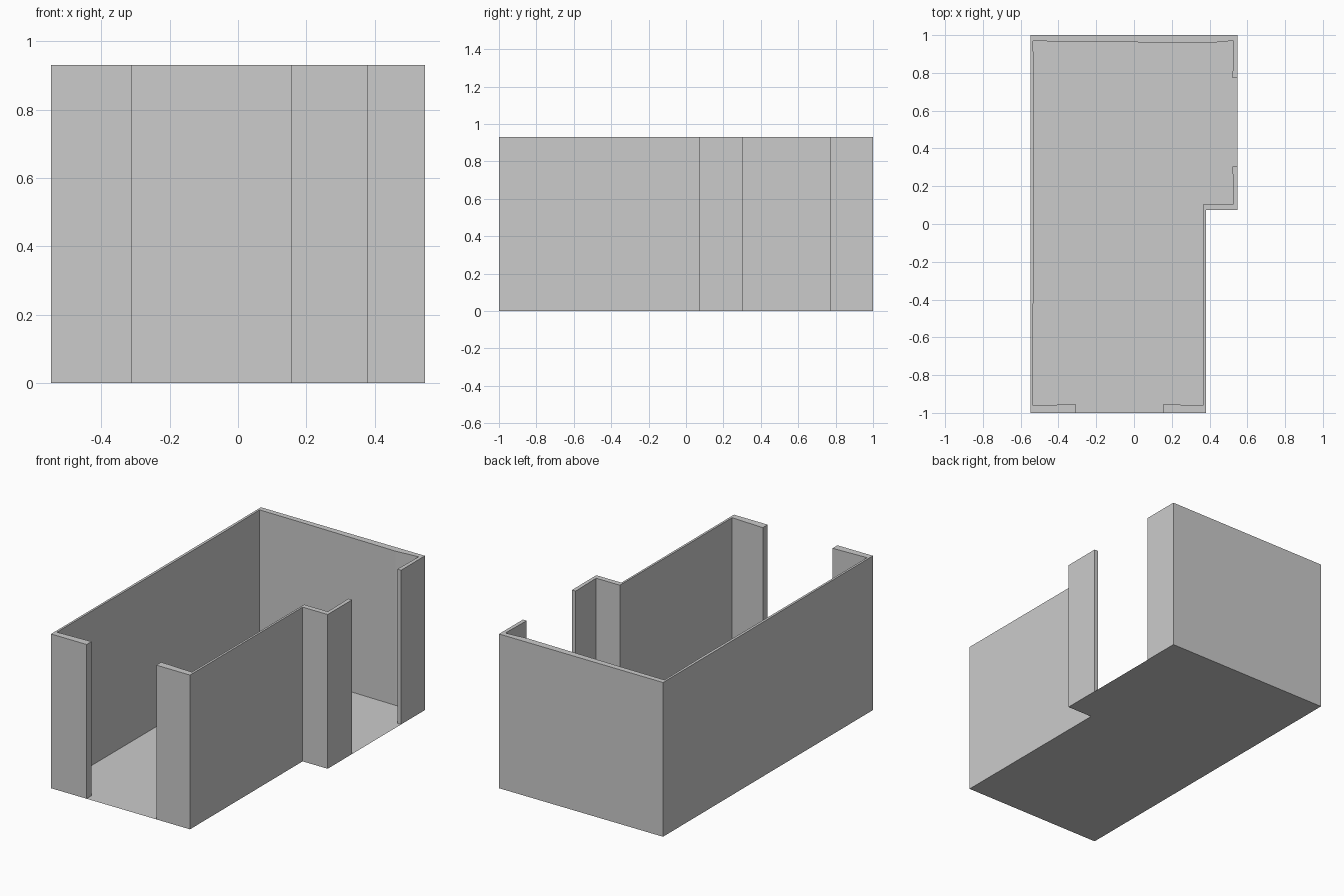
import bpy, bmesh

if "Cube" in bpy.data.objects:
    bpy.data.objects.remove(bpy.data.objects["Cube"])

W, D, H = 0.547, 1.0, 0.93      # half width, half depth, wall height
NX, NY = 0.38, 0.073            # corner of the recessed side


def footprint(name, points, height=0.0):
    """Flat outline, or an outline raised into a wall resting on the floor."""
    bm = bmesh.new()
    base = bm.faces.new([bm.verts.new((x, y, 0)) for x, y in points])
    base.normal_update()
    if base.normal.z < 0:
        base.normal_flip()
    if height:
        ext = bmesh.ops.extrude_face_region(bm, geom=[base], use_keep_orig=True)
        top = [v for v in ext["geom"] if isinstance(v, bmesh.types.BMVert)]
        bmesh.ops.translate(bm, vec=(0, 0, height), verts=top)
        bmesh.ops.recalc_face_normals(bm, faces=bm.faces)
        # The floor already closes the underside
        under = [f for f in bm.faces if all(abs(v.co.z) < 1e-6 for v in f.verts)]
        bmesh.ops.delete(bm, geom=under, context='FACES_ONLY')
    mesh = bpy.data.meshes.new(name)
    bm.to_mesh(mesh)
    bm.free()
    obj = bpy.data.objects.new(name, mesh)
    bpy.context.collection.objects.link(obj)
    return obj


# Floor: thin sheet under the whole L-shaped room
floor = footprint("floor", [(-W, -D), (NX, -D), (NX, NY), (W, NY), (W, D), (-W, D)])
# Seen from below, so it faces down
floor.data.flip_normals()

# Long wall: right door jamb, back, left side, front door jamb
footprint("back_and_left_wall", [
    (W, 0.772), (W, D), (-W, D), (-W, -D), (-0.31, -D),
    (-0.31, -0.953), (-0.534, -0.962), (-0.534, -0.61), (-0.53, 0.62),
    (-0.534, 0.968), (-0.24, 0.966), (0.38, 0.957), (0.526, 0.97), (0.522, 0.772),
], H)

# Short wall: front door jamb, right side, recess, right door jamb
footprint("right_wall", [
    (0.155, -D), (NX, -D), (NX, NY), (W, NY), (W, 0.305),
    (0.522, 0.305), (0.526, 0.105), (0.368, 0.105), (0.366, -0.962), (0.155, -0.953),
], H)
